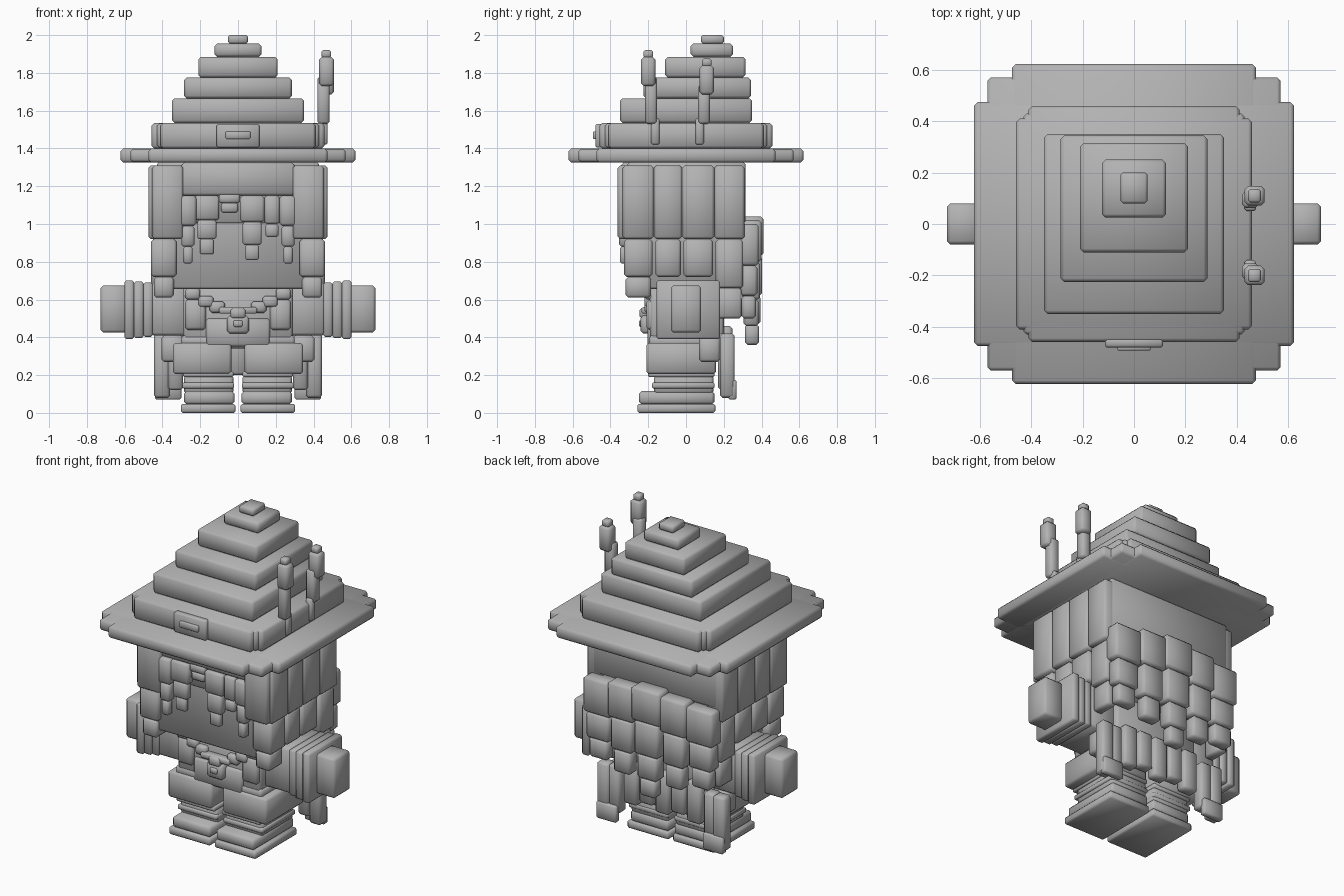
import bpy
import bmesh
from mathutils import Matrix, Vector

old = bpy.data.objects.get("Cube")
if old:
    bpy.data.objects.remove(old, do_unlink=True)

grey = bpy.data.materials.new("plain grey")
grey.use_nodes = True
grey.diffuse_color = (.45, .45, .45, 1)
grey.node_tree.nodes["Principled BSDF"].inputs["Base Color"].default_value = grey.diffuse_color


def solid(name, boxes):
    """One smooth object made of softened boxes given as (x, y, z) ranges."""
    bm = bmesh.new()
    for ranges in boxes:
        low = Vector([min(r) for r in ranges])
        high = Vector([max(r) for r in ranges])
        size = high - low
        matrix = Matrix.Translation((low + high) / 2) @ Matrix.Diagonal((*size, 1))
        verts = bmesh.ops.create_cube(bm, size=1, matrix=matrix)["verts"]
        edges = list({edge for vert in verts for edge in vert.link_edges})
        bmesh.ops.bevel(bm, geom=edges, offset=min(.014, .2 * min(size)),
                        segments=1, affect="EDGES", profile=.5)
    for face in bm.faces:
        face.smooth = True
    mesh = bpy.data.meshes.new(name)
    bm.to_mesh(mesh)
    bm.free()
    mesh.materials.append(grey)
    thing = bpy.data.objects.new(name, mesh)
    bpy.context.collection.objects.link(thing)
    return thing


def box(name, x, y, z):
    return solid(name, [(x, y, z)])


def centred(name, half_width, y, z):
    return box(name, (-half_width, half_width), y, z)


def pair(name, x, y, z):
    box("left_" + name, x, y, z)
    box("right_" + name, (-x[0], -x[1]), y, z)


def lock_boxes(x, y, levels, taper):
    """Stacked segments that get narrower downwards."""
    boxes = []
    for i, (top, bottom) in enumerate(zip(levels, levels[1:])):
        inset = taper * i
        boxes.append(((x[0] + inset, x[1] - inset),
                      (y[0] + inset / 2, y[1] - inset / 2), (bottom, top)))
    return boxes


def lock(name, x, y, levels, taper=.015):
    return solid(name, lock_boxes(x, y, levels, taper))


def lock_pair(name, x, y, levels, taper=.015):
    boxes = lock_boxes(x, y, levels, taper)
    solid("left_" + name, boxes)
    solid("right_" + name, [((-bx[0], -bx[1]), by, bz) for bx, by, bz in boxes])


def square_ring(name, wide, narrow, corner, z):
    """Crossed slabs with stepped corners."""
    low, high = z
    slabs = [(wide, narrow, low, high), (narrow, wide, low, high),
             (corner, corner, low + .003, high - .003)]
    solid(name, [((-a, a), (-b, b), (c, d)) for a, b, c, d in slabs])


# Hat: brim, band and stepped crown leaning back
square_ring("hat_brim", .622, .474, .57, (1.325, 1.4))
square_ring("hat_band", .458, .41, .43, (1.4, 1.535))
crown = [(.35, -.35, .35, 1.665), (.285, -.225, .345, 1.775),
         (.21, -.11, .315, 1.885), (.125, .025, .25, 1.955), (.052, .08, .2, 2)]
base = 1.535
for half, front, back, top in crown:
    centred("hat_crown_step", half, (front, back), (base, top))
    base = top

# Hat badge
centred("hat_badge", .113, (-.48, -.44), (1.405, 1.53))
centred("badge_bump", .065, (-.492, -.47), (1.45, 1.49))

# Two feathers on the left side of the hat
for name, y, drop in (("front_feather", -.2, 0), ("rear_feather", .11, .045)):
    lean = .015 if y < 0 else -.015
    middle = y + lean
    solid(name, [
        ((.43, .475), (middle, middle + 3 * lean), (1.42, 1.56)),
        ((.42, .485), (middle - .032, middle + .032), (1.53, 1.78 - drop)),
        ((.43, .508), (y - .038, y + .038), (1.73 - drop, 1.885 - drop)),
        ((.443, .493), (y - .026, y + .026), (1.88 - drop, 1.92 - drop))])

# Head and the hair cap under the brim
centred("head", .4, (-.3, .3), (.655, 1.33))
centred("forehead_hair", .3, (-.345, -.25), (1.15, 1.325))
centred("hair_cap", .43, (-.31, .315), (1, 1.33))

# Hair on both sides of the head
lock_pair("face_lock", (.29, .455), (-.362, -.2), (1.31, .92), 0)
lock_pair("front_side_lock", (.31, .475), (-.335, -.17), (1.31, .92, .72, .61))
lock_pair("middle_side_lock", (.35, .475), (-.17, -.02), (1.31, .92, .72))
lock_pair("rear_side_lock", (.35, .475), (-.02, .15), (1.31, .92, .72))
lock_pair("back_side_lock", (.35, .475), (.15, .31), (1.31, .92, .66, .5))

# Hair hanging down the back
lock("back_centre_lock", (-.1, .1), (.29, .41), (1.04, .83, .62, .47, .36))
lock_pair("back_inner_lock", (.09, .27), (.29, .4), (1.02, .8, .6, .46))
lock_pair("back_outer_lock", (.26, .45), (.28, .385), (1, .78, .62, .5))

# Fringe
lock_pair("temple_fringe", (.22, .31), (-.36, -.29), (1.15, .99, .88, .79), .01)
lock("right_fringe", (-.23, -.1), (-.35, -.29), (1.15, 1.02, .92, .84))
lock("left_fringe", (.01, .14), (-.355, -.29), (1.15, 1.01, .89, .81))
lock("left_short_fringe", (.14, .22), (-.35, -.29), (1.15, 1, .93), .005)
lock("centre_tuft", (-.1, .01), (-.345, -.29), (1.16, 1.11, 1.06), .01)

# Torso with collar steps
centred("torso", .29, (-.19, .2), (.34, .67))
centred("chest_front", .17, (-.205, -.1), (.35, .5))
for side in (-1, 1):
    for reach, low in ((.28, .6), (.21, .56), (.15, .53)):
        box("collar_step", (side * reach, side * (reach - .08)),
            (-.22, -.15), (low, low + .06))
pair("jacket_front", (.17, .28), (-.21, -.1), (.44, .6))

# Bow, buckle and belt
centred("bow", .1, (-.235, -.18), (.525, .56))
centred("bow_knot", .04, (-.245, -.18), (.5, .555))
centred("buckle", .058, (-.24, -.17), (.42, .515))
centred("buckle_pin", .025, (-.25, -.2), (.455, .49))
centred("belt", .3, (-.195, .205), (.35, .41))

# Sleeves, cuffs and hands
pair("sleeve", (.26, .46), (-.14, .165), (.41, .69))
for reach, inset in ((.45, .012), (.5, .006), (.55, 0)):
    pair("cuff_ring", (reach, reach + .052), (-.155 + inset, .18 - inset),
         (.39 + inset, .702 - inset))
pair("hand", (.59, .727), (-.08, .08), (.425, .675))

# Trousers and boots
pair("trouser_leg", (.035, .345), (-.21, .16), (.205, .37))
pair("knee", (.025, .29), (-.2, .15), (.19, .22))
pair("boot_shaft", (.025, .285), (-.17, .145), (.1, .2))
pair("boot_strap", (.022, .295), (-.18, .15), (.13, .16))
pair("boot_foot", (.018, .285), (-.25, .15), (.045, .115))
pair("boot_sole", (.013, .303), (-.258, .155), (0, .048))

# Coat tails behind the legs
pair("hip_flap", (.29, .405), (.07, .18), (.27, .41))
pair("long_tail", (.36, .445), (.18, .258), (.08, .42))
pair("tail_end", (.3, .44), (.225, .268), (.07, .175))
pair("side_tail", (.29, .37), (.17, .25), (.12, .42))
for i in range(-2, 3):
    x = i * .11
    low = .2 + .03 * (i % 2)
    box("back_tail", (x - .05, x + .05), (.17, .245), (low, .46))
